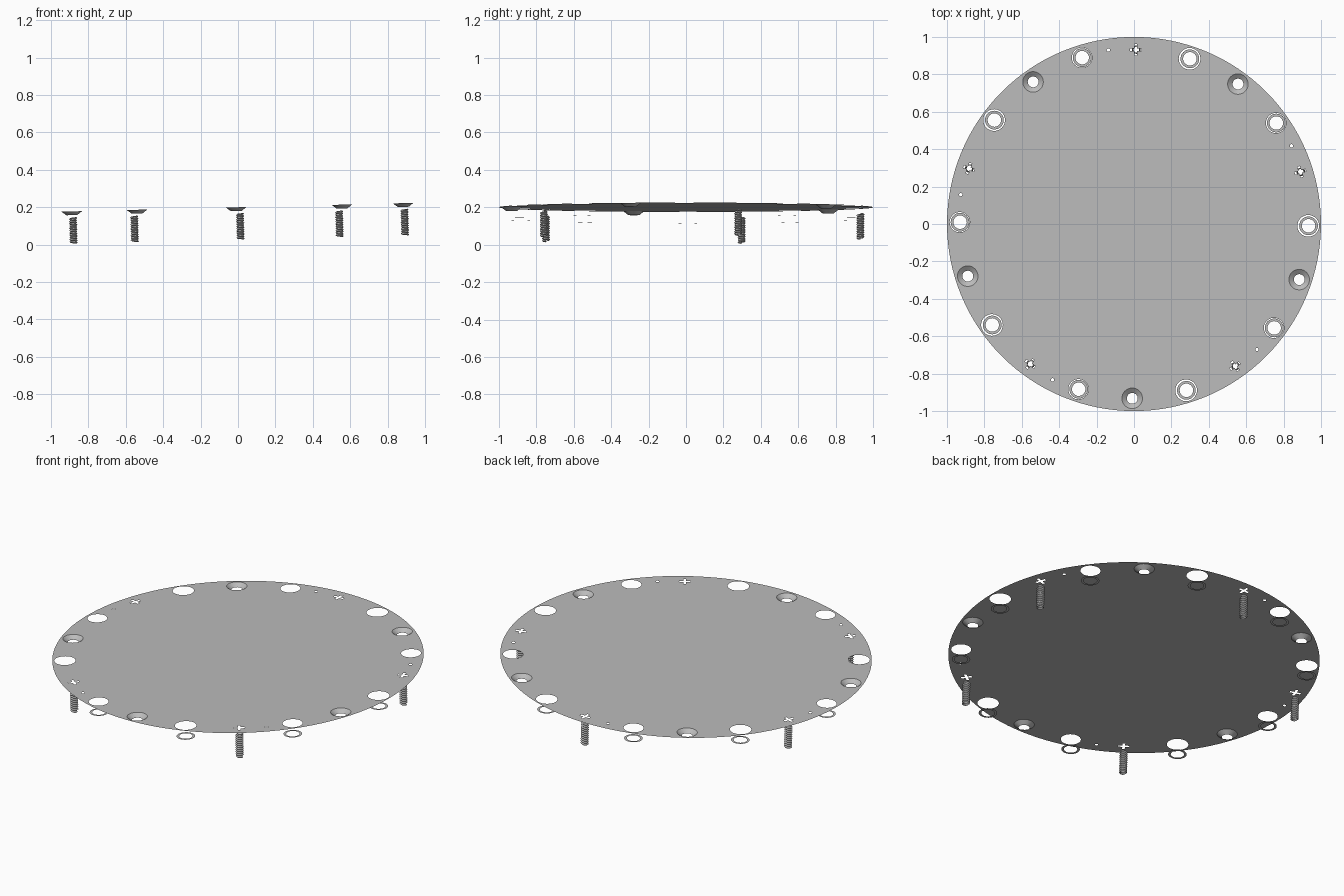
import bpy, bmesh, math
from mathutils import Matrix, Vector

cube = bpy.data.objects.get("Cube")
if cube:
    bpy.data.objects.remove(cube, do_unlink=True)

# Single grey finish
grey = bpy.data.materials.new("light_grey")
grey.use_nodes = True
colour = (0.5, 0.5, 0.5, 1)
grey.diffuse_color = colour
grey.node_tree.nodes["Principled BSDF"].inputs["Base Color"].default_value = colour

# The whole assembly leans slightly about the y axis
TILT = Matrix.Translation((0, 0, 0.2)) @ Matrix.Rotation(-0.025, 4, 'Y')
TURN = math.radians(-0.6)
RADIUS = 0.932


def finish(name, bm, smooth=False):
    mesh = bpy.data.meshes.new(name)
    bm.transform(TILT)
    bm.to_mesh(mesh)
    bm.free()
    mesh.materials.append(grey)
    obj = bpy.data.objects.new(name, mesh)
    bpy.context.collection.objects.link(obj)
    for poly in mesh.polygons:
        poly.use_smooth = smooth
    return obj


def station(step, radius=RADIUS):
    """Centre of a mounting position, counted clockwise from the back."""
    a = math.pi / 2 + TURN - step * math.tau / 20
    return Vector((radius * math.cos(a), radius * math.sin(a), 0)), a


def circle(centre, radius, n=32):
    return [centre + Vector((radius * math.cos(i * math.tau / n),
                             radius * math.sin(i * math.tau / n), 0)) for i in range(n)]


def cross(centre, angle, arm=0.03, half=0.007):
    corners = [(arm, -half), (arm, half), (half, half)]
    return [centre + Matrix.Rotation(angle + q * math.pi / 2, 3, 'Z') @ Vector((x, y, 0))
            for q in range(4) for x, y in corners]


def flat_sheet(bm, loops):
    """Fill the first outline, leaving the other outlines open."""
    edges = []
    for loop in loops:
        vs = [bm.verts.new(p) for p in loop]
        edges += [bm.edges.new((v, vs[i - 1])) for i, v in enumerate(vs)]
    made = bmesh.ops.triangle_fill(bm, edges=edges, use_beauty=True, normal=(0, 0, 1))
    for face in made["geom"]:
        if isinstance(face, bmesh.types.BMFace):
            face.normal_update()
            if face.normal.z < 0:
                face.normal_flip()


def lofted(bm, rows, closed=True):
    rows = [[bm.verts.new(p) for p in row] for row in rows]
    n = len(rows[0])
    for a, b in zip(rows, rows[1:]):
        for i in range(n if closed else n - 1):
            k = (i + 1) % n
            bm.faces.new((a[i], b[i], b[k], a[k]))


# Cover disc with all its openings
HOLES = [0.043, 0.058, 0.055, 0.054]
outlines = [circle(Vector(), 1, 128)]
for s in range(20):
    outlines.append(circle(station(s)[0], HOLES[s % 4]))
for s in range(5):
    outlines.append(circle(station(4 * s - 0.5, 0.94)[0], 0.009, 12))
disc = bmesh.new()
flat_sheet(disc, outlines)
finish("cover_disc", disc)

for s in range(20):
    centre, angle = station(s)
    bm = bmesh.new()
    if s % 4 == 0:
        # Screw head with an open cross slot
        flat_sheet(bm, [circle(centre, 0.043), cross(centre, angle)])
        finish("screw_head", bm)
        # Hollow threaded shank, a zigzag profile wound in a helix
        bm = bmesh.new()
        pitch, sides, top, bottom = 0.012, 16, 0.03, 0.177
        rows = []
        for j in range(int((bottom - top) / pitch * 2) - 1):
            row = []
            for i in range(sides + 1):
                a = i * math.tau / sides
                r = 0.022 if j % 2 else 0.016
                z = -top - pitch * (j / 2 + i / sides)
                row.append(centre + Vector((r * math.cos(a), r * math.sin(a), z)))
            rows.append(row)
        lofted(bm, rows, closed=False)
        bmesh.ops.remove_doubles(bm, verts=bm.verts, dist=0.0001)
        finish("screw_shank", bm)
    elif s % 4 == 2:
        # Countersunk seat
        down = Vector((0, 0, -0.02))
        lofted(bm, [circle(centre + down, 0.029), circle(centre, 0.055)])
        finish("countersunk_seat", bm, smooth=True)
    else:
        # Flat washer hanging under a plain hole
        low = centre + Vector((0, 0, -0.062))
        flat_sheet(bm, [circle(low, 0.05), circle(low, 0.036)])
        finish("washer_ring", bm)
